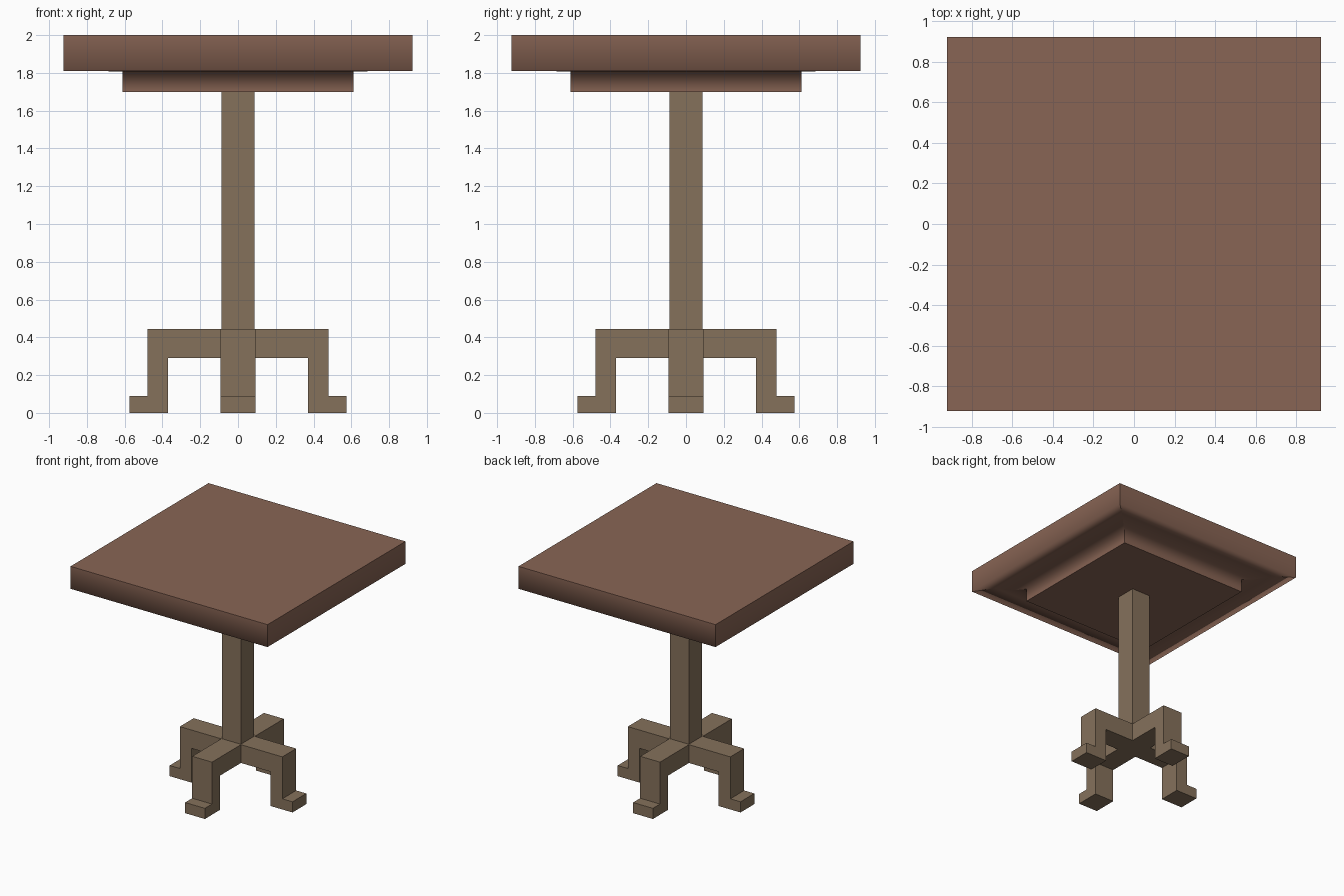
import bpy, bmesh
from math import pi
from mathutils import Matrix

if "Cube" in bpy.data.objects:
    bpy.data.objects.remove(bpy.data.objects["Cube"])


def material(name, rgb):
    mat = bpy.data.materials.new(name)
    mat.diffuse_color = (*rgb, 1)
    mat.use_nodes = True
    mat.node_tree.nodes["Principled BSDF"].inputs["Base Color"].default_value = mat.diffuse_color
    return mat


def finish(bm, name, mat):
    bmesh.ops.recalc_face_normals(bm, faces=bm.faces[:])
    mesh = bpy.data.meshes.new(name)
    bm.to_mesh(mesh)
    bm.free()
    mesh.materials.append(mat)
    obj = bpy.data.objects.new(name, mesh)
    bpy.context.collection.objects.link(obj)
    return obj


def square_stack(name, profile, mat, smooth=False):
    """Stack of square rings (half width, z), capped at both ends."""
    bm = bmesh.new()
    rings = [[bm.verts.new((sx * h, sy * h, z))
              for sx, sy in ((-1, -1), (1, -1), (1, 1), (-1, 1))]
             for h, z in profile]
    for a, b in zip(rings, rings[1:]):
        for i in range(4):
            j = (i + 1) % 4
            bm.faces.new((a[i], a[j], b[j], b[i]))
    caps = [bm.faces.new(rings[0]), bm.faces.new(rings[-1])]
    if smooth:
        # shading flows down the profile; corners and caps stay crisp
        for f in bm.faces:
            f.smooth = True
        for cap in caps:
            for e in cap.edges:
                e.smooth = False
        for a, b in zip(rings, rings[1:]):
            for u, v in zip(a, b):
                bm.edges.get((u, v)).smooth = False
    return finish(bm, name, mat)


def leg(name, angle, mat):
    """Bracket leg: side outline extruded across its width, turned about z."""
    outline = [(HUB, 0.445), (0.48, 0.445), (0.48, 0.09), (0.575, 0.09),
               (0.575, 0), (0.37, 0), (0.37, 0.29), (HUB, 0.29)]
    bm = bmesh.new()
    face = bm.faces.new([bm.verts.new((x, -HUB, z)) for x, z in outline])
    ext = bmesh.ops.extrude_face_region(bm, geom=[face])
    moved = [v for v in ext["geom"] if isinstance(v, bmesh.types.BMVert)]
    bmesh.ops.translate(bm, verts=moved, vec=(0, 2 * HUB, 0))
    bm.transform(Matrix.Rotation(angle, 4, 'Z'))
    return finish(bm, name, mat)


HUB = 0.0925
top_mat = material("reddish_wood", (0.25, 0.13, 0.09))
base_mat = material("brown_wood", (0.235, 0.165, 0.105))

# Tabletop with shallow groove underneath and a stepped apron
square_stack("tabletop", [(0.9225, 2.0), (0.9225, 1.81), (0.785, 1.833),
                          (0.68, 1.807), (0.6125, 1.812), (0.6125, 1.70)],
             top_mat, smooth=True)

# Central post and the hub the legs spring from
square_stack("post", [(0.0875, 0.445), (0.0875, 1.70)], base_mat)
square_stack("hub", [(HUB, 0.29), (HUB, 0.445)], base_mat)

# Four legs
for i, side in enumerate(("right", "back", "left", "front")):
    leg(side + "_leg", i * pi / 2, base_mat)
